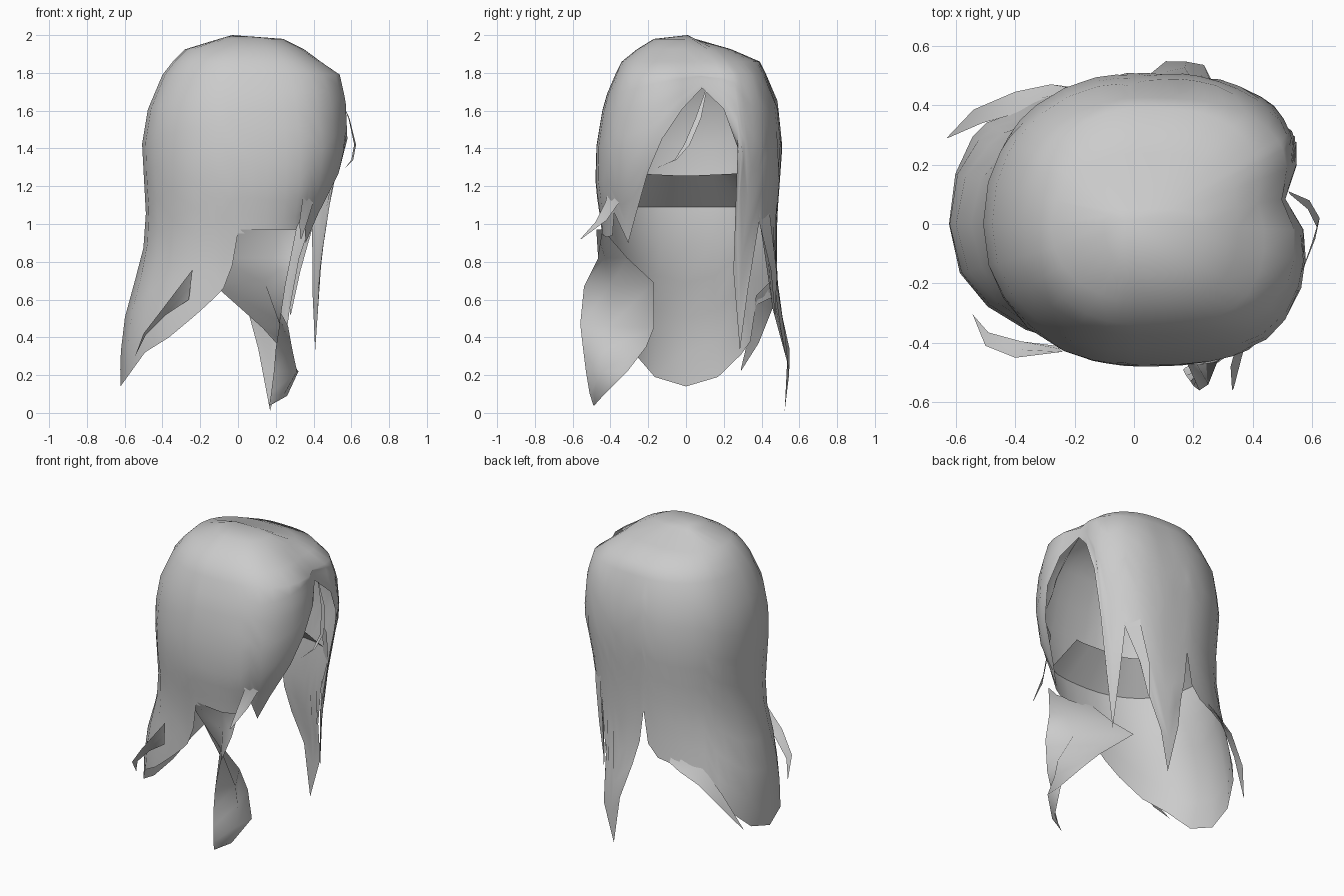
import bpy, math
from mathutils import Vector

hair = bpy.data.materials.new("hair_grey")
hair.diffuse_color = (0.6, 0.6, 0.6, 1)


def make(name, verts, faces):
    me = bpy.data.meshes.new(name)
    me.from_pydata([tuple(v) for v in verts], [], faces)
    me.materials.append(hair)
    me.polygons.foreach_set("use_smooth", [True] * len(me.polygons))
    ob = bpy.data.objects.new(name, me)
    bpy.context.collection.objects.link(ob)
    return ob


# Half widths of the hair mass by height: z, back, front, -y side, +y side
PROFILE = [
    (1.98, .10, .24, .17, .05), (1.925, .28, .35, .26, .24), (1.86, .345, .44, .34, .39),
    (1.79, .40, .545, .375, .425), (1.65, .47, .575, .435, .485), (1.41, .51, .585, .475, .51),
    (1.20, .495, .53, .48, .495), (1.00, .485, .43, .45, .48), (.80, .51, .39, .43, .48),
    (.60, .58, .37, .43, .49), (.45, .61, .36, .43, .525), (.27, .625, .36, .43, .565),
    (0, .62, .36, .43, .53)]
CX = 0.03


def widths(z):
    if z >= PROFILE[0][0]:
        return PROFILE[0][1:]
    for a, b in zip(PROFILE, PROFILE[1:]):
        if z >= b[0]:
            t = (a[0] - z) / (a[0] - b[0])
            return [p + (q - p) * t for p, q in zip(a[1:], b[1:])]
    return PROFILE[-1][1:]


def surface(deg, z, inset=0.0):
    """Point on the hair mass at an angle around it and a height."""
    back, front, neg, pos = widths(z)
    c, s = math.cos(math.radians(deg)), math.sin(math.radians(deg))
    if s > 0 and z < 1.2:  # the +y bang hangs further forward
        front += .07 * min(1, (1.2 - z) / .2)
    ax = front - CX if c > 0 else back + CX
    ay = pos if s > 0 else neg
    n = 2.9 if c > 0 else 2.2
    r = ((abs(c) / ax) ** n + (abs(s) / ay) ** n) ** (-1 / n) - inset
    # shallow dent at the parting
    d = (deg - 11 + 180) % 360 - 180
    r -= 0.05 * math.exp(-(d / 9) ** 2) * max(0, min(1, (1.93 - z) / .15))
    return Vector((CX + r * c, r * s, z))


# Jagged hem: angle (0 = face side, 180 = back of head), height
HEM = [
    (10, 1.72), (21, 1.61), (28, 1.40), (30, 1.10), (32, .75), (37, .33), (42, .65),
    (47, 1.02), (55, .82), (62, .55), (69, .27), (75, .01), (82, .34), (88, .56), (93, .72),
    (96, .93), (100, .72), (108, .64), (120, .61), (132, .59), (140, .57), (147, .38),
    (153, .31), (165, .19), (180, .14), (195, .19), (208, .32), (222, .40), (238, .52),
    (250, .61), (256, .66), (262, .78), (266, .95), (275, .95), (285, .94), (296, .93),
    (304, .94), (310, 1.06), (317, .90), (326, 1.05), (338, 1.27), (347, 1.45), (358, 1.61)]

# Main shell: crown rings, then columns running down to the hem
verts, faces = [Vector((-.03, .01, 2.0))], []
crown = [1.98, 1.925, 1.86, 1.79]
steps = 9
rows = len(crown) + steps
for deg, hem in HEM:
    for z in crown:
        verts.append(surface(deg, z))
    for i in range(1, steps + 1):
        verts.append(surface(deg, 1.79 + (hem - 1.79) * i / steps))
N = len(HEM)
for c in range(N):
    a, b = 1 + c * rows, 1 + ((c + 1) % N) * rows
    faces.append((0, a, b))
    for r in range(rows - 1):
        faces.append((a + r, a + r + 1, b + r + 1, b + r))
make("hair_shell", verts, faces)


def lock(name, edges, bulge=(0, 0, 0)):
    """Sheet between paired edge points, with a raised middle line."""
    vs, fs = [], []
    for l, r in edges:
        l, r = Vector(l), Vector(r)
        w = min(1, (l - r).length / 0.4)
        vs += [l, (l + r) / 2 + Vector(bulge) * w, r]
    for k in range(len(edges) - 1):
        for j in range(2):
            i = 3 * k + j
            fs.append((i, i + 3, i + 4, i + 1))
    make(name, vs, fs)


# Wide lock curling in from the -y hem, then down to a point
lock("side_lock", [
    ((-.04, -.44, .97), (.31, -.44, .97)), ((-.09, -.31, .82), (.28, -.465, .82)),
    ((-.14, -.17, .69), (.25, -.54, .67)), ((.13, -.17, .45), (.22, -.56, .47)),
    ((.22, -.21, .35), (.20, -.545, .34)), ((.32, -.31, .22), (.19, -.53, .22)),
    ((.26, -.44, .09), (.175, -.51, .10)), ((.17, -.485, .04), (.165, -.49, .04))],
    (.09, -.04, 0))

# Loose locks at the back corners
lock("back_lock_left", [
    ((-.20, .45, .70), (-.20, .46, .62)), ((-.38, .37, .62), (-.28, .47, .585)),
    ((-.42, .365, .56), (-.40, .445, .52)), ((-.51, .34, .44), (-.54, .385, .37)),
    ((-.625, .29, .23), (-.63, .29, .22))])
lock("back_lock_right", [
    ((-.24, -.43, .76), (-.26, -.41, .60)), ((-.40, -.45, .55), (-.38, -.395, .52)),
    ((-.50, -.41, .42), (-.49, -.365, .41)), ((-.545, -.30, .30), (-.54, -.31, .31))])

# Flicked strand on the -y temple
lock("temple_flick", [
    ((.34, -.38, 1.30), (.44, -.30, 1.30)), ((.34, -.425, 1.12), (.40, -.35, 1.12)),
    ((.325, -.48, 1.01), (.37, -.42, 1.02)), ((.33, -.56, .92), (.335, -.555, .92))])

# Strand behind the +y bang
lock("ear_strand", [
    ((.42, .34, 1.25), (.33, .42, 1.25)), ((.40, .39, 1.0), (.32, .45, 1.0)),
    ((.33, .45, .75), (.28, .48, .75)), ((.28, .47, .52), (.275, .475, .52))])

# Thin strand falling across the face opening
lock("face_strand", [
    ((.52, .11, 1.71), (.525, .10, 1.70)), ((.59, .08, 1.56), (.585, .05, 1.56)),
    ((.625, .02, 1.42), (.615, -.01, 1.42)), ((.61, -.05, 1.34), (.60, -.06, 1.34)),
    ((.57, -.15, 1.30), (.57, -.145, 1.30))])

# Sloping underside around the nape, from inside the head out to the shell
lock("nape_band", [
    (surface(a, 1.255 + .015 * abs(math.sin(math.radians(a))), .20), surface(a, 1.09, .005))
    for a in range(55, 306, 10)])
